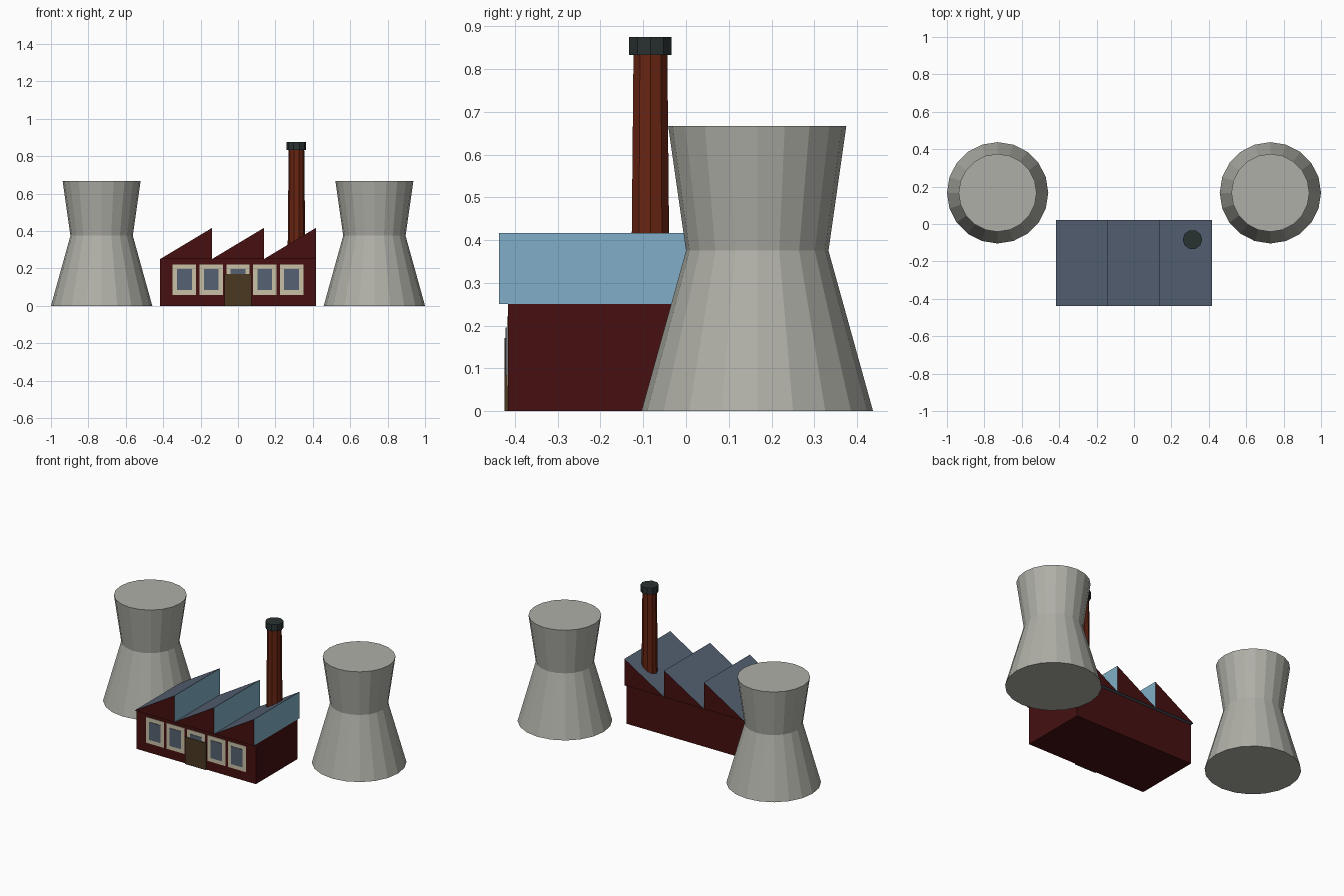
import bpy
import bmesh
from math import cos, sin, tau

if "Cube" in bpy.data.objects:
    bpy.data.objects.remove(bpy.data.objects["Cube"], do_unlink=True)

U = 1 / 24  # design module: every size below is in these units


def material(name, rgb):
    mat = bpy.data.materials.new(name)
    mat.use_nodes = True
    mat.diffuse_color = (*rgb, 1)
    bsdf = next(n for n in mat.node_tree.nodes if n.type == 'BSDF_PRINCIPLED')
    bsdf.inputs["Base Color"].default_value = (*rgb, 1)
    return mat


concrete = material("concrete", (0.43, 0.43, 0.39))
wall_red = material("dark red wall", (0.061, 0.005, 0.005))
brick = material("chimney brick", (0.14, 0.018, 0.006))
soot = material("soot grey", (0.023, 0.032, 0.032))
sky_glass = material("skylight glass", (0.22, 0.43, 0.58))
slate = material("slate blue", (0.089, 0.119, 0.168))
cream = material("cream frame", (0.58, 0.53, 0.38))
door_brown = material("door brown", (0.069, 0.04, 0.016))


def finish(name, bm, mats):
    bmesh.ops.recalc_face_normals(bm, faces=bm.faces)
    mesh = bpy.data.meshes.new(name)
    bm.to_mesh(mesh)
    bm.free()
    for mat in mats:
        mesh.materials.append(mat)
    obj = bpy.data.objects.new(name, mesh)
    bpy.context.collection.objects.link(obj)
    return obj


def lathe(name, x, y, rings, sides, mat):
    """Closed faceted solid through (radius, height) rings."""
    bm = bmesh.new()
    loops = [[bm.verts.new(((x + r * cos(tau * i / sides)) * U,
                            (y + r * sin(tau * i / sides)) * U, z * U))
              for i in range(sides)] for r, z in rings]
    for low, high in zip(loops, loops[1:]):
        for i in range(sides):
            j = (i + 1) % sides
            bm.faces.new((low[i], low[j], high[j], high[i]))
    bm.faces.new(loops[0])
    bm.faces.new(loops[-1])
    return finish(name, bm, [mat])


def box(name, x, y, z, mat):
    """Box spanning the (min, max) pairs."""
    bm = bmesh.new()
    bmesh.ops.create_cube(bm, size=1)
    for v in bm.verts:
        v.co = [span[c > 0] * U for c, span in zip(v.co, (x, y, z))]
    return finish(name, bm, [mat])


def roof_tooth(name, x0, x1, y0, y1, z0, z1):
    """Saw-tooth prism: slate slope, glass upright, red gables."""
    bm = bmesh.new()
    profile = [(x0, z0), (x1, z0), (x1, z1)]
    front, back = [[bm.verts.new((x * U, y * U, z * U)) for x, z in profile]
                   for y in (y0, y1)]
    bm.faces.new(front)
    bm.faces.new(back)
    for i in range(3):
        j = (i + 1) % 3
        bm.faces.new((front[i], front[j], back[j], back[i]))
    bmesh.ops.recalc_face_normals(bm, faces=bm.faces)
    for f in bm.faces:
        if abs(f.normal.y) > 0.9:
            f.material_index = 1
        elif f.normal.x > 0.9:
            f.material_index = 2
    return finish(name, bm, [slate, wall_red, sky_glass])


# Cooling towers
for side, name in ((1, "left_cooling_tower"), (-1, "right_cooling_tower")):
    lathe(name, side * 17.5, 4, [(6.5, 0), (4, 9), (5, 16)], 20, concrete)

# Factory hall and saw-tooth roof
box("factory_walls", (-10, 10), (-10, 0), (0, 6), wall_red)
tooth = 20 / 3
for i in range(3):
    start = -10 + i * tooth
    roof_tooth(f"roof_tooth_{i + 1}", start, start + tooth, -10.5, 0.5, 6, 10)

# Chimney
lathe("chimney", 7.5, -2, [(1.2, 0.02), (1, 20)], 10, brick)
lathe("chimney_cap", 7.5, -2, [(1.25, 20), (1.25, 21)], 10, soot)

# Front windows and door
for i in range(5):
    x = (i - 2) * 3.44
    box(f"window_frame_{i + 1}", (x - 1.5, x + 1.5), (-10.06, -9.95),
        (1.4, 5.3), cream)
    box(f"window_pane_{i + 1}", (x - 0.95, x + 0.95), (-10.12, -10),
        (2, 4.7), slate)
box("door", (-1.75, 1.75), (-10.2, -9.98), (0, 4.1), door_brown)
